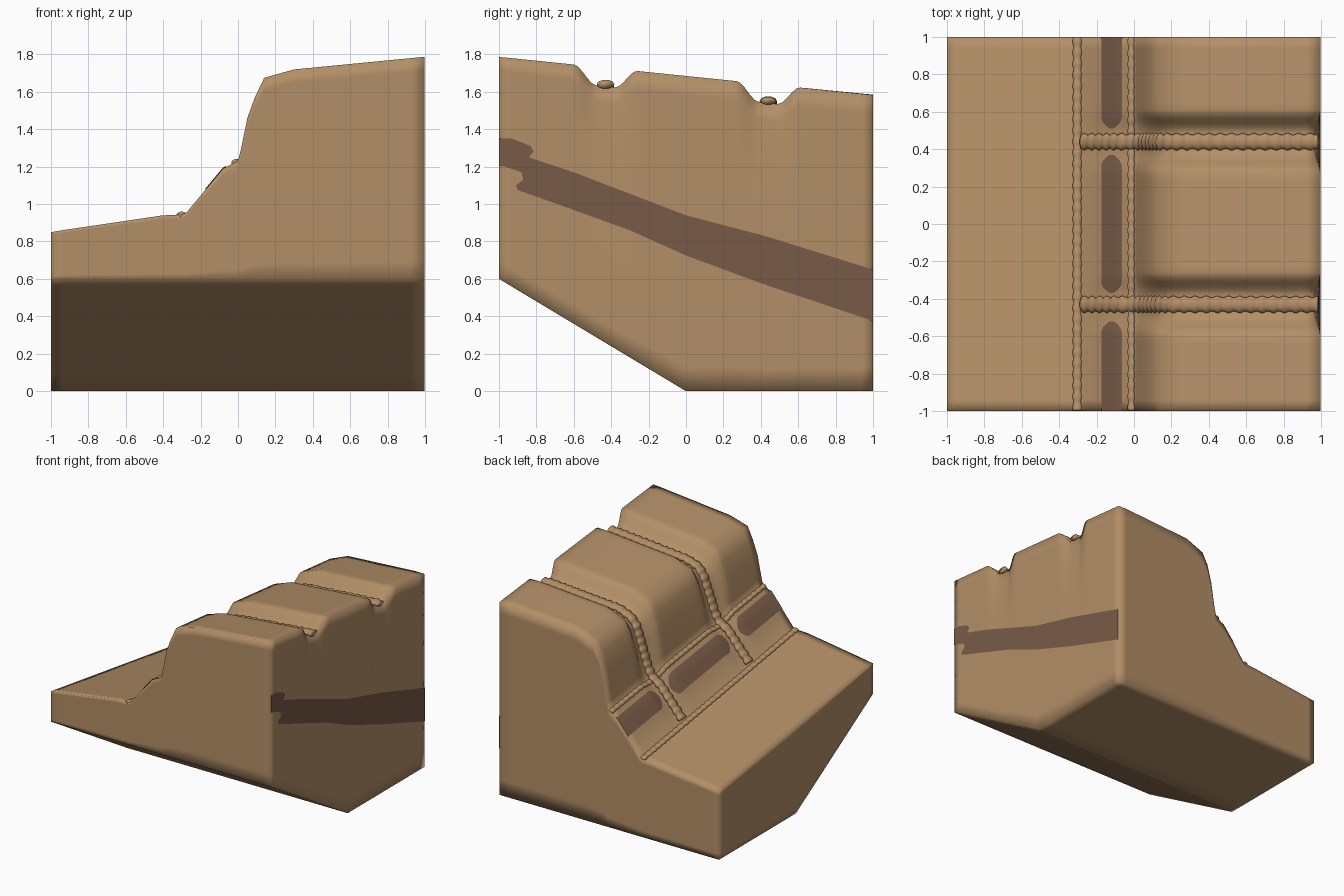
import bpy, bmesh, math
from mathutils import Vector

cube = bpy.data.objects.get("Cube")
if cube:
    bpy.data.objects.remove(cube, do_unlink=True)


def material(name, rgb):
    m = bpy.data.materials.new(name)
    m.use_nodes = True
    m.diffuse_color = (*rgb, 1)
    bsdf = m.node_tree.nodes["Principled BSDF"]
    bsdf.inputs["Base Color"].default_value = (*rgb, 1)
    bsdf.inputs["Roughness"].default_value = 0.8
    return m


TAN = material("tan_leather", (0.45, 0.275, 0.135))
BROWN = material("dark_brown", (0.19, 0.105, 0.065))


def finish(bm, name, mat, smooth=True):
    bmesh.ops.remove_doubles(bm, verts=bm.verts, dist=0.0005)
    bmesh.ops.recalc_face_normals(bm, faces=bm.faces)
    for f in bm.faces:
        f.smooth = smooth
    me = bpy.data.meshes.new(name)
    bm.to_mesh(me)
    bm.free()
    me.materials.append(mat)
    ob = bpy.data.objects.new(name, me)
    bpy.context.collection.objects.link(ob)
    return ob


def grid(bm, rows):
    vs = [[bm.verts.new(p) for p in row] for row in rows]
    for a, b in zip(vs, vs[1:]):
        for i in range(len(a) - 1):
            bm.faces.new((a[i], a[i + 1], b[i + 1], b[i]))


def lerp_list(table, x):
    for (x0, z0), (x1, z1) in zip(table, table[1:]):
        if x <= x1:
            return z0 + (z1 - z0) * (x - x0) / (x1 - x0)
    return table[-1][1]


# Step profile: x, front height, back height, groove shift in x, groove depth
PROFILE = [
    (-1, .85, .56, 0, 0), (-.94, .86, .567, 0, 0), (-.4, .94, .63, 0, 0),
    (-.3, .942, .638, 0, 0), (-.275, .955, .65, 0, 0), (-.18, 1.07, .78, 0, .015),
    (-.08, 1.19, .9, 0, .02), (0, 1.23, .96, 0, .02), (.015, 1.29, 1.02, .02, .02),
    (.05, 1.46, 1.24, .05, .03), (.09, 1.57, 1.39, .05, .05),
    (.14, 1.675, 1.48, .05, .085), (.3, 1.72, 1.545, .0, .1),
    (.92, 1.78, 1.585, 0, .1), (.997, 1.787, 1.583, -.03, .1)]
GROOVES = (-.43, .44)
SEGMENTS = ((-1, -.52), (-.37, .37), (.51, 1))


def groove(y):
    d = min(abs(y - g) for g in GROOVES)
    t = max(0, min(1, (.17 - d) / .12))
    return t * t * (3 - 2 * t) if t < 1 else 1


def section(y):
    w, s = groove(y), (y + 1) / 2
    return [(x + dx * w, f + (b - f) * s - dz * w) for x, f, b, dx, dz in PROFILE]


def height(x, y):
    return lerp_list(section(y), x)


def underside(y):
    return max(0, -.6 * y)


# Stepped body: a shell with the padded profile on top and a sloped underside
ys = {-1, -.94, -.8, -.7, -.15, 0, .15, .75, .94, 1}
for g in GROOVES:
    for d in (0, .05, .075, .1, .125, .15, .17, .21):
        ys |= {round(g - d, 3), round(g + d, 3)}
ys = sorted(ys)
ts = (0, .08, .25, .5, .7, .82, .94, 1)
sections = {y: section(y) for y in ys}


def shell(i, y, t):
    x, z = sections[y][i]
    base = PROFILE[i][0]
    low = underside(y)
    return (base + (x - base) * t ** 6, y, low + (z - low) * t)


cols = range(len(PROFILE))
bm = bmesh.new()
for t in (0, 1):
    grid(bm, [[shell(i, y, t) for i in cols] for y in ys])
for y in (-1, 1):
    grid(bm, [[shell(i, y, t) for i in cols] for t in ts])
for i in (0, cols[-1]):
    grid(bm, [[shell(i, y, t) for y in ys] for t in ts])
finish(bm, "stepped_body", TAN)


# Scalloped piping laid along a path
def resample(path, step):
    out = []
    for a, b in zip(path, path[1:]):
        n = max(1, round((b - a).length / step))
        out += [a.lerp(b, k / n) for k in range(n)]
    return out + [path[-1]]


def piping(name, path, side, half_width, thick, period=.06):
    pts = resample([Vector(p) for p in path], .012)
    side = Vector(side)
    bm = bmesh.new()
    rows, run = [], 0
    for k, p in enumerate(pts):
        a, b = pts[max(0, k - 2)], pts[min(len(pts) - 1, k + 2)]
        up = (b - a).normalized().cross(side).normalized()
        if up.z < 0:
            up = -up
        run += (p - pts[k - 1]).length if k else 0
        bulge = .9 + .12 * math.sin(2 * math.pi * run / period)
        rows.append([p + side * math.cos(q) * half_width * bulge
                     + up * math.sin(q) * thick * bulge
                     for q in (2 * math.pi * n / 10 for n in range(11))])
    grid(bm, rows)
    for row in (rows[0], rows[-1]):
        bm.faces.new([bm.verts.new(p) for p in row[:-1]])
    finish(bm, name, TAN)


for name, g in zip(("front", "rear"), GROOVES):
    path = [(x, g, z + .012) for x, z in section(g) if x > -.28]
    path[-1] = (.985, g, path[-1][2])
    piping(name + "_cross_piping", path, (0, 1, 0), .046, .024)

for name, x, half, lean in (("lower", -.303, .026, .1), ("upper", -.015, .022, .5)):
    path = [(x, y, height(x, y) + .004) for y in ys]
    path[0], path[-1] = [(p[0], p[1] * .998, p[2]) for p in (path[0], path[-1])]
    piping(name + "_long_piping", path, Vector((1, 0, lean)).normalized(), half, .016)

# Dark band on the sloped panel, broken at the cross piping, with rounded ends
for n, (y0, y1) in enumerate(SEGMENTS):
    bm = bmesh.new()
    rows = []
    span = sorted({y0, y1} | {y for y in ys if y0 < y < y1}
                  | {y0 + .02, y1 - .02, y0 + .05, y1 - .05})
    for y in span:
        near = min([abs(y - e) for e in (y0, y1) if abs(e) < 1])
        trim = .045 * max(0, 1 - near / .06) ** 2
        xa, xb = -.175 + trim, -.065 - trim
        rows.append([(x, y, height(x, y) + .006)
                     for x in (xa, (xa + xb) / 2, max(xa, min(-.08, xb - .002)), xb)])
    grid(bm, rows)
    finish(bm, "panel_band_%d" % (n + 1), BROWN)

# Dark slanting band on the tall side, with a ragged front end
outline = [(-1, 1.35), (-.93, 1.35), (-.83, 1.31), (-.815, 1.28), (-.84, 1.25),
           (-.6, 1.17), (0, .94), (.42, .83), (1, .65),
           (1, .375), (.42, .57), (0, .725), (-.3, .86), (-.66, .99), (-.9, 1.075),
           (-.91, 1.1), (-.87, 1.13), (-.88, 1.17), (-1, 1.21)]
bm = bmesh.new()
bm.faces.new([bm.verts.new((1, y, z)) for y, z in outline])
band = finish(bm, "side_band", BROWN, smooth=False)
if band.data.polygons[0].normal.x < 0:
    band.data.flip_normals()
